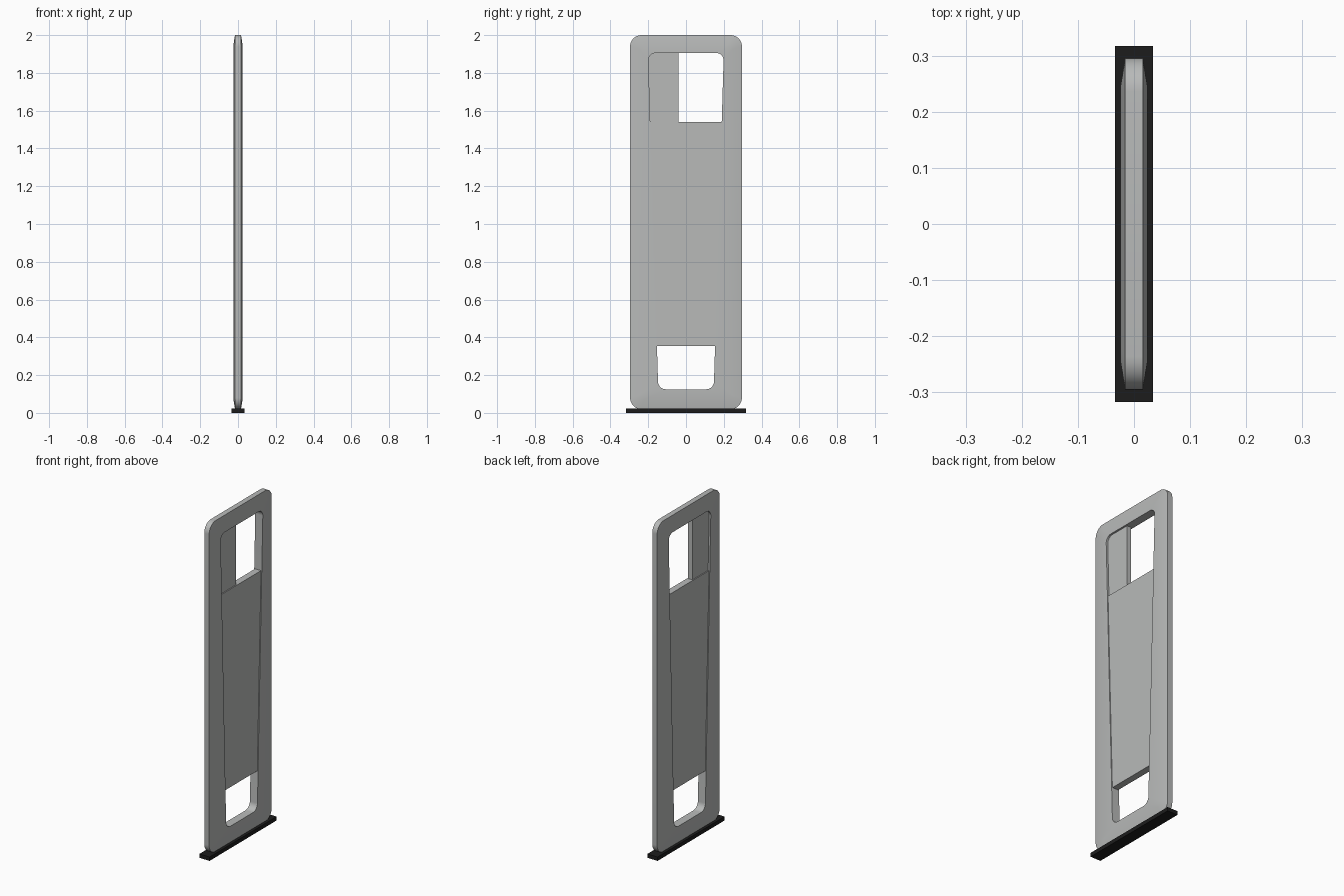
import bpy, bmesh
from mathutils import Vector

if "Cube" in bpy.data.objects:
    bpy.data.objects.remove(bpy.data.objects["Cube"])


def material(name, rgb):
    m = bpy.data.materials.new(name)
    m.diffuse_color = (*rgb, 1)
    m.use_nodes = True
    m.node_tree.nodes["Principled BSDF"].inputs["Base Color"].default_value = m.diffuse_color
    return m


grey = material("silver grey", (0.48, 0.49, 0.485))
black = material("black", (0.012, 0.012, 0.012))


def finish(bm, name, mat, smooth=False):
    bmesh.ops.recalc_face_normals(bm, faces=bm.faces)
    me = bpy.data.meshes.new(name)
    bm.to_mesh(me)
    bm.free()
    me.materials.append(mat)
    ob = bpy.data.objects.new(name, me)
    bpy.context.collection.objects.link(ob)
    if smooth:
        bpy.context.view_layer.objects.active = ob
        ob.select_set(True)
        bpy.ops.object.shade_smooth_by_angle(angle=0.5)
        ob.select_set(False)
    return ob


def rounded(corners, r, n=8):
    """Outline in (y, z) with each corner rounded by a soft curve."""
    out = []
    for i, c in enumerate(corners):
        c = Vector(c)
        a = c + (Vector(corners[i - 1]) - c).normalized() * r
        b = c + (Vector(corners[(i + 1) % len(corners)]) - c).normalized() * r
        w = 0.7071  # rational weight gives a circular arc
        for k in range(n + 1):
            t = k / n
            p, q, s = (1 - t) ** 2, 2 * t * (1 - t) * w, t * t
            out.append((a * p + c * q + b * s) / (p + q + s))
    return out


def trapezoid(bottom_w, top_w, z0, z1):
    return [(-bottom_w, z0), (bottom_w, z0), (top_w, z1), (-top_w, z1)]


def hole_half(z):
    return 0.147 + (z - 0.125) / 1.78 * 0.053


# Frame: ring section thinning toward the outer edge
outer = rounded(trapezoid(0.296, 0.296, 0.02, 2.0), 0.06)
middle = rounded(trapezoid(0.247, 0.247, 0.07, 1.95), 0.025)
inner = rounded(trapezoid(0.147, 0.2, 0.125, 1.905), 0.04)
section = [(outer, 0.016), (middle, 0.024), (inner, 0.025),
           (inner, -0.025), (middle, -0.024), (outer, -0.016)]
bm = bmesh.new()
rings = [[bm.verts.new((x, p.x, p.y)) for p in loop] for loop, x in section]
count = len(outer)
for i in range(len(rings)):
    a, b = rings[i - 1], rings[i]
    for k in range(count):
        j = (k + 1) % count
        bm.faces.new((a[k], a[j], b[j], b[k]))
finish(bm, "frame", grey, True)


def plate(name, outline, half, mat):
    """Flat plate in the y-z plane."""
    bm = bmesh.new()
    f = bm.faces.new([bm.verts.new((-half, y, z)) for y, z in outline])
    g = bmesh.ops.extrude_face_region(bm, geom=[f])
    vs = [v for v in g["geom"] if isinstance(v, bmesh.types.BMVert)]
    bmesh.ops.translate(bm, verts=vs, vec=(2 * half, 0, 0))
    return finish(bm, name, mat)


# Main panel and narrow upper panel inside the opening
plate("main_panel", trapezoid(hole_half(0.355), hole_half(1.54), 0.355, 1.54), 0.02, grey)
plate("upper_panel", [(-hole_half(1.54), 1.54), (-0.04, 1.54),
                      (-0.04, 1.905), (-hole_half(1.905), 1.905)], 0.014, grey)

# Base plate
plate("base", trapezoid(0.317, 0.317, 0, 0.023), 0.034, black)
